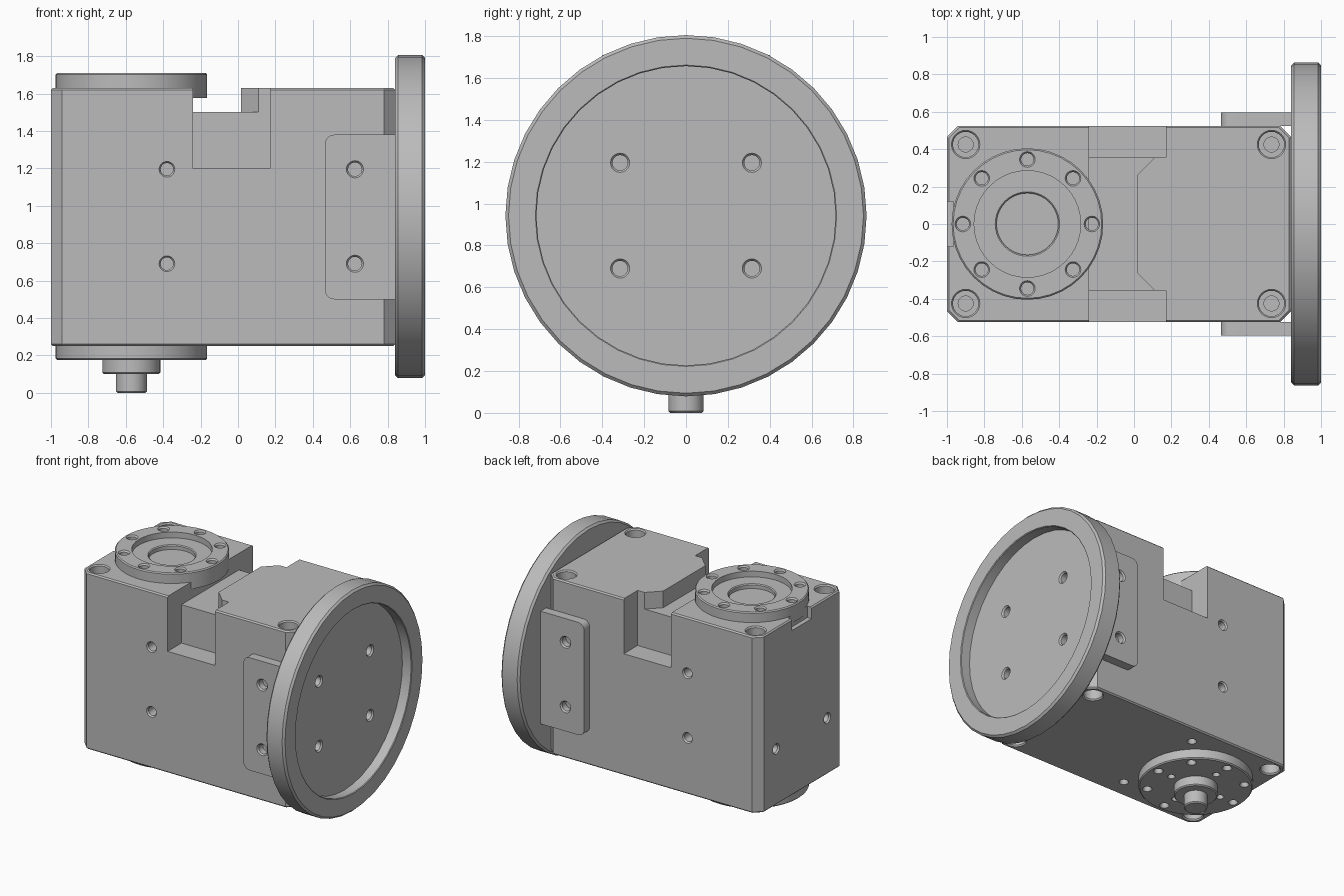
import bpy, bmesh, math
from mathutils import Vector, Matrix

cube = bpy.data.objects.get("Cube")
if cube:
    bpy.data.objects.remove(cube, do_unlink=True)

grey = bpy.data.materials.new("machined grey")
grey.use_nodes = True
grey.diffuse_color = (0.5, 0.5, 0.5, 1)
grey.node_tree.nodes["Principled BSDF"].inputs["Base Color"].default_value = (0.5, 0.5, 0.5, 1)


def lathe(bm, profile, origin, axis, segs=40):
    """Revolve (radius, height) points that start and end on the axis."""
    turn = Vector(axis).to_track_quat('Z', 'Y').to_matrix().to_4x4()
    place = Matrix.Translation(origin) @ turn
    rings = []
    for r, h in profile:
        if r == 0:
            rings.append([bm.verts.new(place @ Vector((0, 0, h)))] * segs)
        else:
            angles = [math.tau * i / segs for i in range(segs)]
            rings.append([bm.verts.new(place @ Vector((r * math.cos(a), r * math.sin(a), h)))
                          for a in angles])
    for low, high in zip(rings, rings[1:]):
        for i in range(segs):
            j = (i + 1) % segs
            corners = list(dict.fromkeys((low[i], low[j], high[j], high[i])))
            bm.faces.new(corners)


def prism(bm, outline, depth):
    """Extrude a flat outline along a vector."""
    face = bm.faces.new([bm.verts.new(p) for p in outline])
    moved = bmesh.ops.extrude_face_region(bm, geom=[face])["geom"]
    bmesh.ops.translate(bm, vec=depth, verts=[v for v in moved if isinstance(v, bmesh.types.BMVert)])


def box(bm, lo, hi):
    prism(bm, [(lo[0], lo[1], lo[2]), (hi[0], lo[1], lo[2]),
               (hi[0], hi[1], lo[2]), (lo[0], hi[1], lo[2])], (0, 0, hi[2] - lo[2]))


def drill(bm, point, axis, r=0.042, depth=0.1):
    """Hole cutter with a slightly countersunk mouth."""
    lathe(bm, [(0, -depth), (r * 0.8, -depth), (r * 0.8, -0.012), (r, 0), (r, 0.03), (0, 0.03)],
          point, axis, 20)


def make(name, bm):
    bmesh.ops.recalc_face_normals(bm, faces=bm.faces)
    mesh = bpy.data.meshes.new(name)
    bm.to_mesh(mesh)
    bm.free()
    mesh.materials.append(grey)
    obj = bpy.data.objects.new(name, mesh)
    bpy.context.collection.objects.link(obj)
    return obj


def cut(obj, bm):
    """Subtract the cutter and keep only the result."""
    cutter = make("cutter", bm)
    mod = obj.modifiers.new("cut", 'BOOLEAN')
    mod.operation, mod.solver, mod.object = 'DIFFERENCE', 'EXACT', cutter
    graph = bpy.context.evaluated_depsgraph_get()
    result = bpy.data.meshes.new_from_object(obj.evaluated_get(graph))
    obj.modifiers.clear()
    obj.data = result
    bpy.data.objects.remove(cutter, do_unlink=True)


def smooth(obj):
    bpy.ops.object.select_all(action='DESELECT')
    obj.select_set(True)
    bpy.context.view_layer.objects.active = obj
    bpy.ops.object.shade_smooth_by_angle(angle=math.radians(30))


BOTTOM, TOP, HALF = 0.25, 1.63, 0.525
HUB_X = -0.57
SIDES = (-1, 1)
BOLT_Z = (0.69, 1.195)

# Housing: chamfered block
bm = bmesh.new()
box(bm, (-1, -HALF, BOTTOM), (0.84, HALF, TOP))
upright = [e for e in bm.edges if abs(e.verts[0].co.z - e.verts[1].co.z) > 1]
bmesh.ops.bevel(bm, geom=upright, offset=0.06, segments=1, affect='EDGES')
rims = [e for e in bm.edges if abs(e.verts[0].co.z - e.verts[1].co.z) < 0.01]
bmesh.ops.bevel(bm, geom=rims, offset=0.01, segments=1, affect='EDGES')
housing = make("housing", bm)

# Side notches and the small slot on the end
bm = bmesh.new()
for s in SIDES:
    lo, hi = sorted((s * 0.355, s * 0.7))
    box(bm, (-0.24, lo, 1.2), (0.17, hi, 1.8))
box(bm, (-1.1, -0.12, 1.54), (-0.965, 0.12, 1.8))
cut(housing, bm)

# Saddle between the notches with angled shoulders
bm = bmesh.new()
saddle = [(-0.24, -0.36), (0.115, -0.36), (0.015, -0.26),
          (0.015, 0.26), (0.115, 0.36), (-0.24, 0.36)]
prism(bm, [(x, y, 1.5) for x, y in saddle], (0, 0, 0.3))
cut(housing, bm)

# Housing bolt holes
bm = bmesh.new()
for s in SIDES:
    for z in BOLT_Z:
        drill(bm, (-0.38, s * HALF, z), (0, s, 0))
    drill(bm, (-1, s * 0.315, BOLT_Z[0]), (-1, 0, 0))
    drill(bm, (-0.22, s * 0.375, BOTTOM), (0, 0, -1), 0.035)
    for x in (-0.9, 0.735):
        for z, up in ((TOP, 1), (BOTTOM, -1)):
            lathe(bm, [(0, -0.2), (0.04, -0.2), (0.04, -0.09), (0.068, -0.09),
                       (0.068, -0.01), (0.076, 0), (0.076, 0.03), (0, 0.03)],
                  (x, s * 0.425, z), (0, 0, up), 24)
cut(housing, bm)
smooth(housing)


def ring_points(radius, count, z):
    for i in range(count):
        a = math.tau * i / count
        yield (HUB_X + radius * math.cos(a), radius * math.sin(a), z)


# Top output disc
bm = bmesh.new()
lathe(bm, [(0, 1.575), (0.405, 1.575), (0.405, 1.702), (0.397, 1.71), (0.285, 1.71),
           (0.285, 1.665), (0.172, 1.665), (0.165, 1.658), (0.165, 1.62), (0, 1.62)],
      (HUB_X, 0, 0), (0, 0, 1))
top_disc = make("top_disc", bm)
bm = bmesh.new()
for p in ring_points(0.345, 8, 1.71):
    drill(bm, p, (0, 0, 1))
cut(top_disc, bm)
smooth(top_disc)

# Bottom disc with collar and shaft
bm = bmesh.new()
lathe(bm, [(0, 0), (0.075, 0), (0.083, 0.008), (0.083, 0.1), (0.147, 0.1), (0.155, 0.108),
           (0.155, 0.175), (0.397, 0.175), (0.405, 0.183), (0.405, 0.26), (0, 0.26)],
      (HUB_X, 0, 0), (0, 0, 1))
bottom_disc = make("bottom_disc", bm)
bm = bmesh.new()
for p in ring_points(0.345, 8, 0.175):
    drill(bm, p, (0, 0, -1), 0.035, 0.06)
for p in ring_points(0.225, 4, 0.175):
    drill(bm, p, (0, 0, -1), 0.028, 0.06)
cut(bottom_disc, bm)
smooth(bottom_disc)

# Round mounting flange with recessed face
bm = bmesh.new()
lathe(bm, [(0, 0.84), (0.848, 0.84), (0.863, 0.855), (0.863, 0.985), (0.848, 1),
           (0.72, 1), (0.715, 0.995), (0.715, 0.92), (0, 0.92)],
      (0, 0, 0.942), (1, 0, 0))
flange = make("mounting_flange", bm)
bm = bmesh.new()
for s in SIDES:
    for z in BOLT_Z:
        drill(bm, (0.92, s * 0.315, z), (1, 0, 0), 0.046, 0.075)
cut(flange, bm)
smooth(flange)

# Side tabs gripping the housing, rounded at the free end
for s, side in zip(SIDES, ("front", "back")):
    bm = bmesh.new()
    lo, hi = sorted((s * HALF, s * 0.595))
    box(bm, (0.465, lo, 0.5), (0.85, hi, 1.38))
    ends = [e for e in bm.edges if all(v.co.x < 0.5 for v in e.verts)
            and abs(e.verts[0].co.y - e.verts[1].co.y) > 0.01]
    bmesh.ops.bevel(bm, geom=ends, offset=0.05, segments=6, profile=0.5, affect='EDGES')
    tab = make(side + "_tab", bm)
    bm = bmesh.new()
    for z in BOLT_Z:
        drill(bm, (0.625, s * 0.595, z), (0, s, 0), 0.046, 0.06)
    cut(tab, bm)
    smooth(tab)
